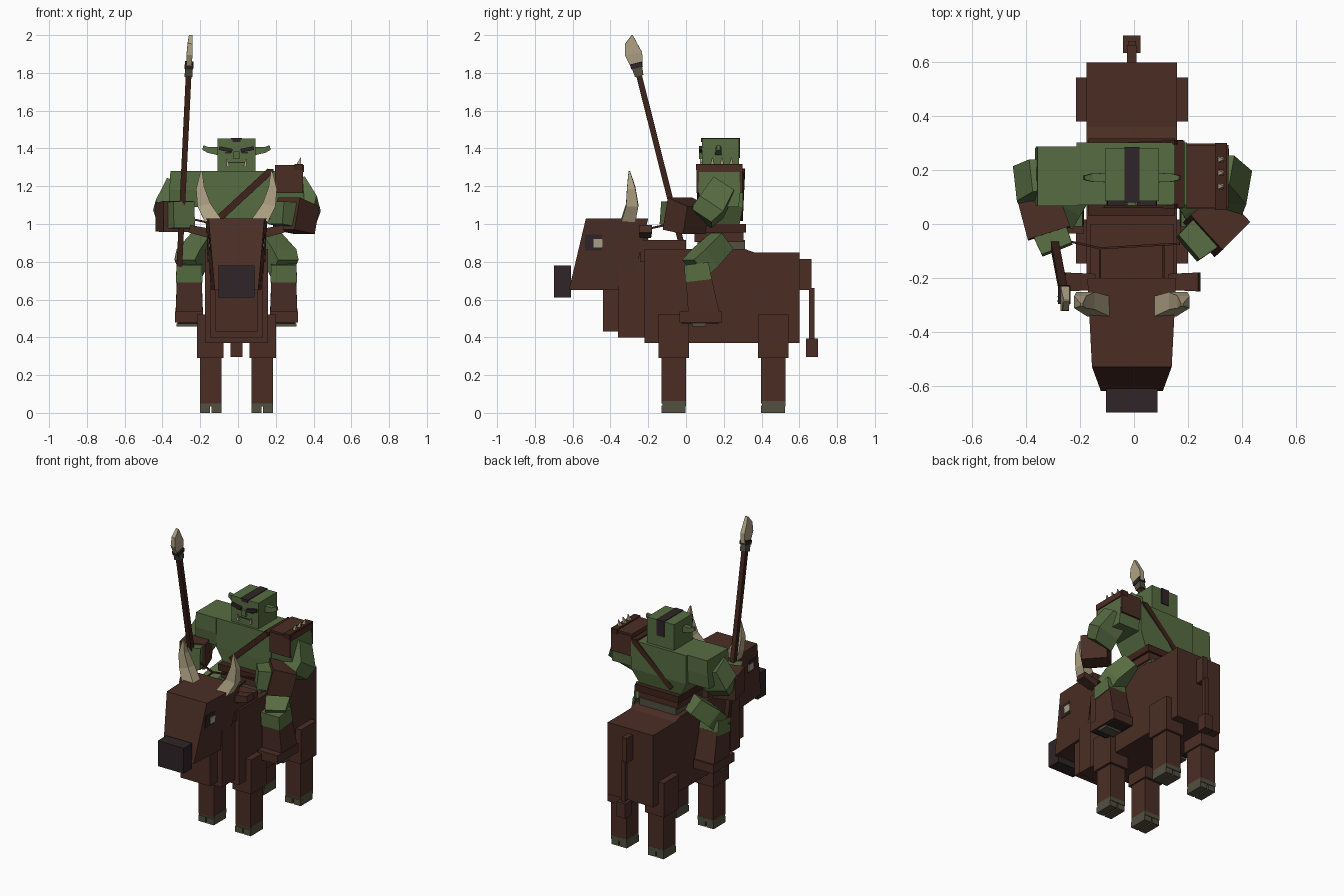
import bpy, bmesh
from mathutils import Vector as V

CX = -0.008   # centre line shared by mount and rider


def mat(name, rgb):
    m = bpy.data.materials.new(name)
    m.diffuse_color = (*rgb, 1)
    return m


BROWN = mat("brown_hide", (0.070, 0.027, 0.018))
LEATHER = mat("dark_leather", (0.050, 0.017, 0.011))
GREEN = mat("green_skin", (0.095, 0.152, 0.054))
DARK = mat("near_black", (0.028, 0.018, 0.020))
BONE = mat("bone", (0.43, 0.36, 0.23))
HOOF = mat("grey_olive", (0.084, 0.080, 0.051))


def loft(name, rings, m):
    """Closed solid through matching rings of points."""
    bm = bmesh.new()
    vs = [[bm.verts.new(p) for p in r] for r in rings]
    n = len(rings[0])
    for a, b in zip(vs, vs[1:]):
        for i in range(n):
            j = (i + 1) % n
            bm.faces.new((a[i], a[j], b[j], b[i]))
    bm.faces.new(vs[0][::-1])
    bm.faces.new(vs[-1])
    bmesh.ops.recalc_face_normals(bm, faces=bm.faces)
    me = bpy.data.meshes.new(name)
    bm.to_mesh(me)
    bm.free()
    me.materials.append(m)
    ob = bpy.data.objects.new(name, me)
    bpy.context.collection.objects.link(ob)
    return ob


def tower(name, levels, m):
    """Stack of rectangles (z, x0, x1, y0, y1)."""
    return loft(name, [[(a, c, z), (b, c, z), (b, d, z), (a, d, z)]
                       for z, a, b, c, d in levels], m)


def box(name, x, y, z, m):
    return tower(name, [(z[0], *x, *y), (z[1], *x, *y)], m)


def sym(w):
    return (CX - w, CX + w)


def side(s, a, b):
    return tuple(sorted((CX + s * a, CX + s * b)))


def limb(name, secs, m, ref=(0, 0, 1)):
    """Square limb through sections (point, width, height)."""
    d = (V(secs[-1][0]) - V(secs[0][0])).normalized()
    u = d.cross(V(ref)).normalized()
    v = u.cross(d)
    return loft(name, [[V(p) + u * (i * w / 2) + v * (j * h / 2)
                        for i, j in ((-1, -1), (1, -1), (1, 1), (-1, 1))]
                       for p, w, h in secs], m)


# ---- mount: body, neck, head
prof = [(-0.22, 0.37), (0.60, 0.37), (0.60, 0.85), (0.36, 0.85), (0.31, 0.868), (-0.22, 0.868)]
loft("mount_body", [[(x, y, z) for y, z in prof] for x in sym(0.168)], BROWN)
box("mount_hump", sym(0.155), (-0.24, 0.0), (0.80, 0.915), BROWN)
box("mount_neck", sym(0.14), (-0.36, -0.20), (0.40, 0.93), BROWN)
box("mount_dewlap", sym(0.11), (-0.44, -0.34), (0.43, 0.70), BROWN)
head = [(-0.20, 1.03, 0.165), (-0.53, 1.03, 0.148), (-0.62, 0.65, 0.115), (-0.29, 0.65, 0.135)]
loft("mount_head", [[(CX + s * w, y, z) for y, z, w in head] for s in (-1, 1)], BROWN)
box("muzzle", sym(0.096), (-0.70, -0.61), (0.61, 0.78), DARK)


def cheek(y, z):
    """Half width of the head at a point on its side."""
    t = (z - 0.65) / 0.38
    yf, yb = -0.62 + 0.09 * t, -0.29 + 0.09 * t
    return (0.115 + 0.033 * t) + (0.02 - 0.003 * t) * (y - yf) / (yb - yf)


def eye_plate(name, s, y, z, off, m):
    q = [(y[0], z[0]), (y[1], z[0]), (y[1], z[1]), (y[0], z[1])]
    loft(name, [[(CX + s * (cheek(a, b) + o), a, b) for a, b in q] for o in (0, off)], m)


for s in (-1, 1):
    eye_plate("mount_eye_socket", s, (-0.535, -0.445), (0.86, 0.945), 0.004, DARK)
    eye_plate("mount_eye", s, (-0.49, -0.44), (0.875, 0.92), 0.008, BONE)
    # horn curving out and up
    limb("horn", [((CX + s * 0.125, -0.305, 1.02), 0.085, 0.075),
                  ((CX + s * 0.172, -0.285, 1.10), 0.07, 0.065),
                  ((CX + s * 0.192, -0.29, 1.19), 0.045, 0.045),
                  ((CX + s * 0.186, -0.30, 1.28), 0.008, 0.008)], BONE, (0, 1, 0))
    limb("mount_ear", [((CX + s * 0.14, -0.215, 0.95), 0.06, 0.05),
                       ((CX + s * 0.25, -0.215, 0.975), 0.07, 0.04)], BROWN)
    # legs with split hooves
    for y in (-0.065, 0.462):
        ux = side(s, 0.07, 0.208)
        lx = side(s, 0.08, 0.193)
        box("upper_leg", ux, (y - 0.081, y + 0.081), (0.29, 0.52), BROWN)
        box("lower_leg", lx, (y - 0.065, y + 0.065), (0.05, 0.30), BROWN)
        for a, b in ((0.079, 0.132), (0.141, 0.194)):
            box("hoof", side(s, a, b), (y - 0.066, y + 0.062), (0, 0.04), HOOF)
        box("hoof_top", side(s, 0.079, 0.194), (y - 0.06, y + 0.066), (0.035, 0.062), HOOF)

# tail
box("tail_root", sym(0.018), (0.59, 0.665), (0.65, 0.815), BROWN)
box("tail", sym(0.015), (0.65, 0.68), (0.38, 0.66), BROWN)
box("tail_tuft", sym(0.032), (0.635, 0.70), (0.295, 0.395), BROWN)

# ---- rider: waist, torso, head
box("saddle_cloth", sym(0.135), (0.06, 0.312), (0.85, 0.915), HOOF)
box("belt", sym(0.145), (0.045, 0.305), (0.905, 0.965), BROWN)
tower("belt_rim", [(0.955, *sym(0.16), 0.03, 0.318), (1.0, *sym(0.16), 0.03, 0.318)], LEATHER)
tower("torso", [(0.98, *sym(0.145), 0.075, 0.28), (1.09, *sym(0.205), 0.07, 0.302),
                (1.28, *sym(0.205), 0.07, 0.302)], GREEN)
box("rider_head", sym(0.10), (0.085, 0.28), (1.275, 1.452), GREEN)
box("hair_top", sym(0.028), (0.079, 0.286), (1.447, 1.456), DARK)
box("hair_front", sym(0.022), (0.079, 0.086), (1.435, 1.452), DARK)
box("hair_back", sym(0.028), (0.279, 0.286), (1.35, 1.452), DARK)
box("nose", sym(0.016), (0.068, 0.09), (1.345, 1.385), GREEN)
box("mouth", sym(0.05), (0.082, 0.086), (1.322, 1.327), DARK)
for s in (-1, 1):
    limb("brow", [((CX + s * 0.022, 0.077, 1.388), 0.016, 0.02),
                  ((CX + s * 0.092, 0.077, 1.402), 0.016, 0.02)], DARK)
    box("rider_eye", side(s, 0.03, 0.062), (0.079, 0.086), (1.372, 1.382), DARK)
    limb("tusk", [((CX + s * 0.045, 0.08, 1.302), 0.016, 0.016),
                  ((CX + s * 0.05, 0.078, 1.343), 0.005, 0.005)], BONE, (0, 1, 0))
    limb("rider_ear", [((CX + s * 0.09, 0.172, 1.385), 0.035, 0.045),
                       ((CX + s * 0.15, 0.172, 1.392), 0.03, 0.03),
                       ((CX + s * 0.178, 0.172, 1.405), 0.015, 0.025)], GREEN)
    # shoulder block
    tower("shoulder", [(1.09, *side(s, 0.2, 0.36), 0.08, 0.28),
                       (1.18, *side(s, 0.2, 0.355), 0.066, 0.287),
                       (1.28, *side(s, 0.2, 0.35), 0.066, 0.287)], GREEN)
    # leg, boot and stirrup
    limb("thigh", [((CX + s * 0.17, 0.19, 0.91), 0.12, 0.11),
                   ((CX + s * 0.235, 0.10, 0.82), 0.145, 0.12),
                   ((CX + s * 0.255, 0.045, 0.765), 0.125, 0.12)], GREEN)
    limb("knee", [((CX + s * 0.25, 0.055, 0.79), 0.135, 0.13),
                  ((CX + s * 0.25, 0.066, 0.70), 0.14, 0.14)], GREEN, (0, 1, 0))
    limb("boot", [((CX + s * 0.25, 0.066, 0.72), 0.13, 0.135),
                  ((CX + s * 0.25, 0.095, 0.52), 0.145, 0.165)], BROWN, (0, 1, 0))
    box("foot", side(s, 0.178, 0.325), (-0.035, 0.187), (0.478, 0.537), BROWN)
    box("sole", side(s, 0.19, 0.313), (-0.02, 0.172), (0.470, 0.479), DARK)
    box("stirrup", side(s, 0.2, 0.318), (0.035, 0.105), (0.457, 0.472), HOOF)

# shoulder pad with rim and spikes
for n, y in (("front", (0.055, 0.07)), ("back", (0.284, 0.298))):
    box("pad_" + n, (0.195, 0.345), y, (1.165, 1.30), BROWN)
box("pad_top", (0.195, 0.35), (0.06, 0.293), (1.275, 1.312), BROWN)
box("pad_rim", (0.30, 0.345), (0.052, 0.30), (1.285, 1.318), LEATHER)
for y in (0.14, 0.19, 0.24):
    limb("pad_spike", [((0.318, y, 1.305), 0.026, 0.026),
                       ((0.333, y, 1.352), 0.004, 0.004)], BONE, (0, 1, 0))

# diagonal strap, front and back, joined over the top
for n, y in (("front", 0.066), ("back", 0.304)):
    limb("strap_" + n, [((0.17, y, 1.28), 0.016, 0.036),
                        ((-0.10, y + (0.002 if y < 0.1 else -0.012), 1.03), 0.016, 0.036)], LEATHER)
box("strap_top", (0.15, 0.188), (0.06, 0.31), (1.272, 1.29), LEATHER)

# spear arm
limb("right_upper_arm", [((-0.315, 0.18, 1.20), 0.14, 0.13),
                         ((-0.365, 0.15, 1.08), 0.16, 0.14),
                         ((-0.365, 0.10, 1.02), 0.12, 0.12)], GREEN, (0, 1, 0))
limb("right_bracer", [((-0.365, 0.125, 1.035), 0.15, 0.15),
                      ((-0.315, -0.035, 1.04), 0.165, 0.165)], BROWN, (0, 0, 1))
limb("right_hand", [((-0.315, -0.02, 1.045), 0.13, 0.14),
                    ((-0.285, -0.095, 1.05), 0.12, 0.14)], GREEN)
# free arm
limb("left_upper_arm", [((0.30, 0.20, 1.20), 0.13, 0.13),
                        ((0.355, 0.135, 1.09), 0.15, 0.15),
                        ((0.345, 0.08, 1.03), 0.13, 0.13)], GREEN, (0, 1, 0))
limb("left_bracer", [((0.365, 0.055, 1.02), 0.16, 0.15),
                     ((0.255, -0.045, 1.055), 0.175, 0.175)], BROWN)
limb("left_hand", [((0.27, -0.03, 1.05), 0.14, 0.13),
                   ((0.20, -0.09, 1.06), 0.12, 0.12)], GREEN)

# reins
for a, b in (((-0.126, -0.22, 0.97), (-0.126, -0.09, 1.0)),
             ((0.11, -0.22, 0.97), (0.11, -0.08, 1.0)),
             ((-0.126, -0.09, 1.0), (0.17, -0.073, 1.03)),
             ((-0.126, -0.09, 1.0), (-0.26, -0.06, 1.03))):
    limb("rein", [(a, 0.008, 0.01), (b, 0.008, 0.01)], LEATHER)

# spear
base, top = V((-0.312, 0.015, 0.74)), V((-0.261, -0.252, 1.80))


def along(t):
    return base.lerp(top, t)


Y = (0, 1, 0)
limb("spear_shaft", [(base, 0.03, 0.03), (top, 0.03, 0.03)], LEATHER, Y)
limb("spear_socket", [(along(0.985), 0.042, 0.046), (along(1.035), 0.036, 0.056)], HOOF, Y)
limb("spear_binding", [(along(1.025), 0.046, 0.062), (along(1.05), 0.046, 0.066)], DARK, Y)
limb("spear_blade", [(along(1.03), 0.026, 0.06), (along(1.095), 0.032, 0.092),
                     (along(1.15), 0.026, 0.06),
                     ((-0.25, -0.285, 2.0), 0.02, 0.006)], BONE, Y)
